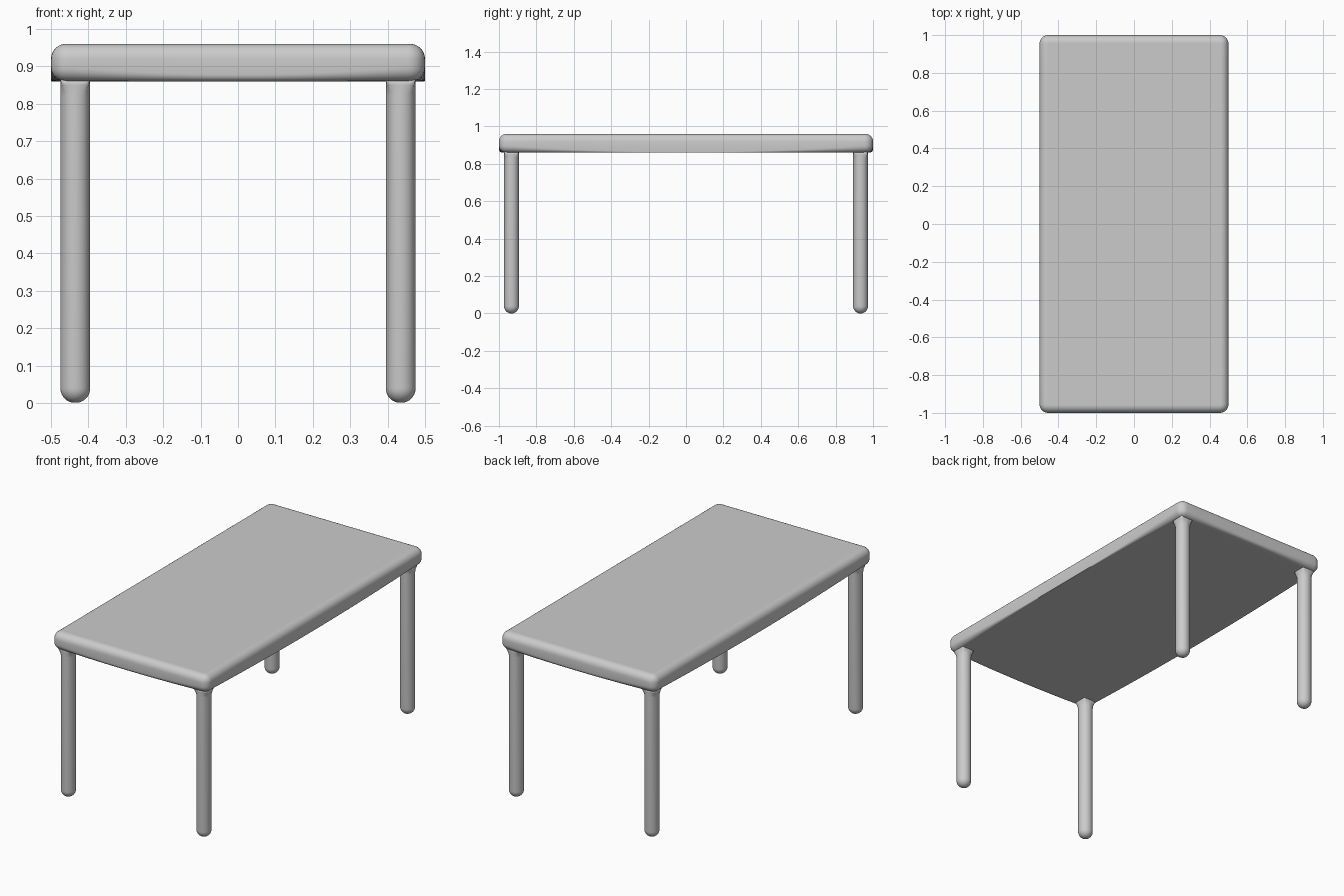
import bpy, bmesh
from math import sin, cos, pi, radians

if "Cube" in bpy.data.objects:
    bpy.data.objects.remove(bpy.data.objects["Cube"], do_unlink=True)

mat = bpy.data.materials.new("plain grey")
mat.use_nodes = True
grey = (0.6, 0.6, 0.6, 1)
mat.diffuse_color = grey
mat.node_tree.nodes["Principled BSDF"].inputs["Base Color"].default_value = grey

HALF_X, HALF_Y = 0.5, 1.0
BOTTOM, TOP = 0.86, 0.96
CORNER = 0.045
LEG_R, LEG_X, LEG_Y = 0.04, 0.435, 0.933


def loft(name, rings):
    """Skin a stack of closed rings and cap both ends."""
    bm = bmesh.new()
    loops = [[bm.verts.new(p) for p in ring] for ring in rings]
    for low, high in zip(loops, loops[1:]):
        for i in range(len(low)):
            j = (i + 1) % len(low)
            bm.faces.new((low[i], low[j], high[j], high[i]))
    bm.faces.new(loops[0][::-1])
    bm.faces.new(loops[-1])
    bmesh.ops.recalc_face_normals(bm, faces=bm.faces)
    mesh = bpy.data.meshes.new(name)
    bm.to_mesh(mesh)
    bm.free()
    mesh.materials.append(mat)
    mesh.shade_smooth()
    obj = bpy.data.objects.new(name, mesh)
    bpy.context.collection.objects.link(obj)
    return obj


def outline():
    """Rounded rectangle: centre of curvature, outward normal, lower edge radius."""
    pts = []
    cx, cy = HALF_X - CORNER, HALF_Y - CORNER
    signs = [(1, 1), (-1, 1), (-1, -1), (1, -1)]
    arc, span = 6, 16
    for k, (sx, sy) in enumerate(signs):
        start = k * pi / 2
        for i in range(arc + 1):
            a = start + i / arc * pi / 2
            pts.append((sx * cx, sy * cy, cos(a), sin(a), 0.037))
        # straight edge to the next corner, its lower edge sharper mid-way
        nx, ny = signs[(k + 1) % 4]
        end = start + pi / 2
        soft = 0.018 if sx != nx else 0.002
        for i in range(1, span):
            t = i / span
            r = soft + (0.037 - soft) * (2 * t - 1) ** 2
            pts.append((cx * (sx + (nx - sx) * t), cy * (sy + (ny - sy) * t),
                        cos(end), sin(end), r))
    return pts


def top_ring(pts, inset, height):
    """One ring; inset and height are functions of the lower edge radius."""
    return [(x + nx * (CORNER - inset(r)), y + ny * (CORNER - inset(r)), height(r))
            for x, y, nx, ny, r in pts]


# Tabletop slab with rounded edges
pts = outline()
quarter = [i / 6 * pi / 2 for i in range(7)]
rings = [top_ring(pts, lambda r: 0.043, lambda r: BOTTOM)]
for a in quarter:
    rings.append(top_ring(pts, lambda r: r * (1 - sin(a)),
                          lambda r: BOTTOM + r * (1 - cos(a))))
for a in quarter:
    rings.append(top_ring(pts, lambda r: 0.04 * (1 - cos(a)),
                          lambda r: TOP - 0.04 * (1 - sin(a))))
rings.append(top_ring(pts, lambda r: 0.043, lambda r: TOP))
loft("tabletop", rings)


def leg_ring(cx, cy, z, radius, square=0.0):
    """Circle that blends to a square as it meets the slab."""
    ring = []
    for i in range(32):
        a = i / 32 * 2 * pi
        to_square = 1 / max(abs(cos(a)), abs(sin(a)))
        r = radius * (1 + square * (to_square - 1))
        ring.append((cx + r * cos(a), cy + r * sin(a), z))
    return ring


# Four round legs with domed feet and square flared heads
for side, sx in (("left", 1), ("right", -1)):
    for end, sy in (("front", -1), ("back", 1)):
        x, y = sx * LEG_X, sy * LEG_Y
        rings = []
        for i in range(1, 9):
            a = i / 8 * pi / 2
            rings.append(leg_ring(x, y, LEG_R * (1 - cos(a)), LEG_R * sin(a)))
        for z, square in ((0.82, 0), (0.835, 0.2), (0.85, 0.6), (0.865, 1)):
            rings.append(leg_ring(x, y, z, LEG_R, square))
        loft(f"{end}_{side}_leg", rings)
